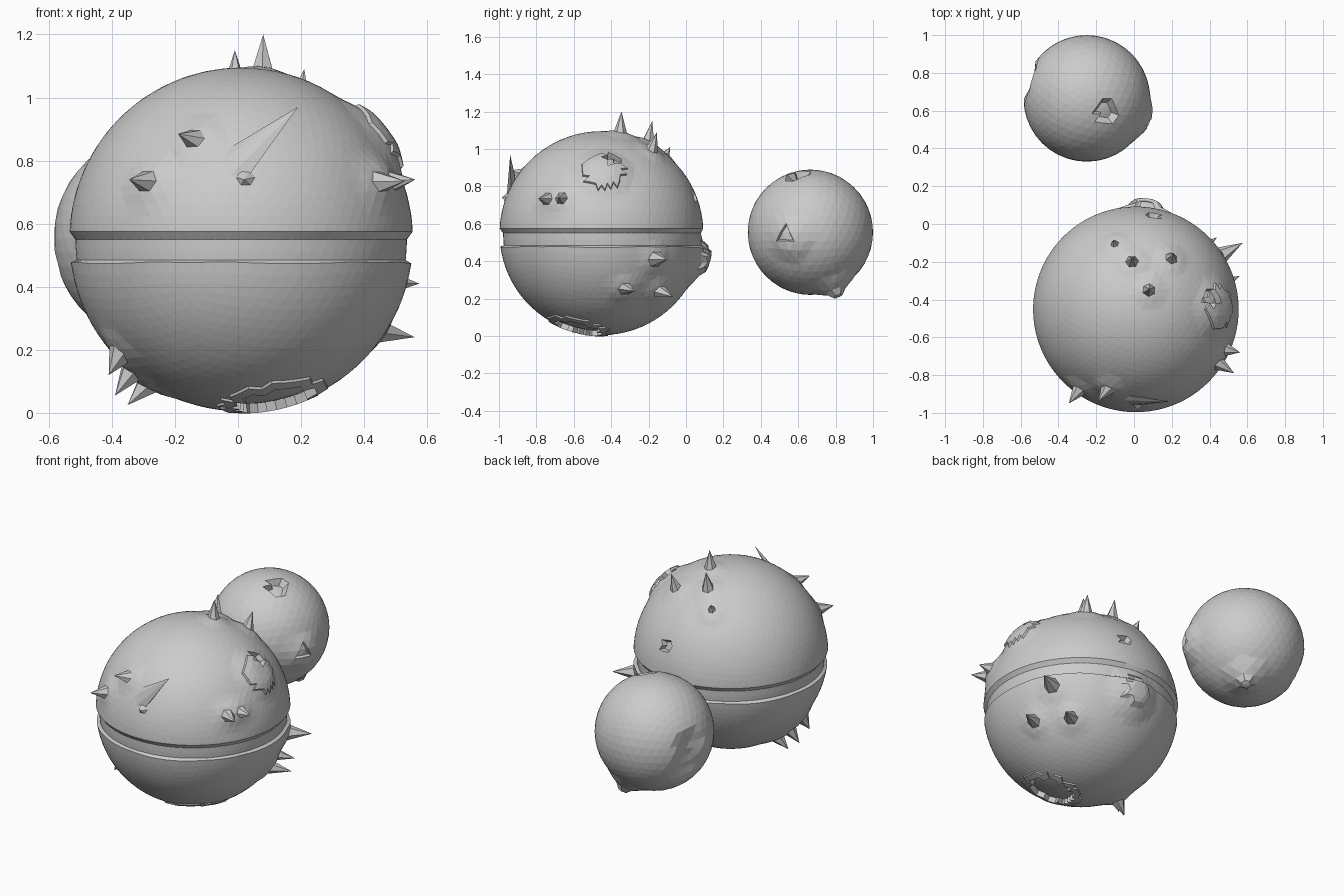
import bpy, bmesh
from mathutils import Vector, Matrix

if "Cube" in bpy.data.objects:
    bpy.data.objects.remove(bpy.data.objects["Cube"])


def ball(center, radius, subdivisions):
    bm = bmesh.new()
    bmesh.ops.create_icosphere(bm, subdivisions=subdivisions, radius=radius,
                               matrix=Matrix.Translation(center))
    return bm


def finish(bm, name):
    bmesh.ops.recalc_face_normals(bm, faces=bm.faces[:])
    mesh = bpy.data.meshes.new(name)
    bm.to_mesh(mesh)
    bm.free()
    ob = bpy.data.objects.new(name, mesh)
    bpy.context.collection.objects.link(ob)
    return ob


def soft(bm, center, point, radius, amount):
    # Gentle swelling or dent, fading with distance from the point
    p = on_surface(center, point)
    for v in bm.verts:
        f = 1 - (v.co - p).length / radius
        if f > 0:
            v.co += (v.co - center).normalized() * amount * min(1, f * 1.6)


def step(bm, center, point, radius, amount, scale=0.85):
    # Hard-edged extruded patch: positive is a plate, negative a crater
    p = on_surface(center, point)
    bm.faces.ensure_lookup_table()
    faces = [f for f in bm.faces if (f.calc_center_median() - p).length < radius]
    old = set(faces)
    out = bmesh.ops.extrude_face_region(bm, geom=faces)["geom"]
    verts = [g for g in out if isinstance(g, bmesh.types.BMVert)]
    n = (p - center).normalized()
    mid = sum((v.co for v in verts), Vector()) / len(verts)
    for v in verts:
        v.co = mid + (v.co - mid) * scale + n * amount
    left = [f for f in old if f.is_valid]
    if left:
        bmesh.ops.delete(bm, geom=left, context='FACES')


def on_surface(center, point):
    r = BIG_R if center == BIG else SMALL_R
    return center + (Vector(point) - center).normalized() * r


BIG, BIG_R = Vector((0.01, -0.452, 0.55)), 0.545
SMALL, SMALL_R = Vector((-0.25, 0.665, 0.555)), 0.335

# Large sphere with a sunken belt around its middle
bm = ball(BIG, BIG_R, 5)
for z in (0.59, 0.575, 0.55, 0.485, 0.455):
    bmesh.ops.bisect_plane(bm, geom=bm.verts[:] + bm.edges[:] + bm.faces[:],
                           plane_co=(0, 0, z), plane_no=(0, 0, 1))
for v in bm.verts:
    if 0.484 < v.co.z < 0.551:
        v.co.x = BIG.x + (v.co.x - BIG.x) * 0.965
        v.co.y = BIG.y + (v.co.y - BIG.y) * 0.965

# Spikes as (base, tip, base radius)
spikes = [
    ((-0.29, -0.88, 0.74), (-0.345, -0.95, 0.74), 0.045),
    ((-0.13, -0.87, 0.87), (-0.19, -0.94, 0.885), 0.045),
    ((0.08, -0.35, 1.08), (0.08, -0.345, 1.20), 0.04),
    ((-0.01, -0.20, 1.03), (-0.01, -0.18, 1.15), 0.04),
    ((0.20, -0.18, 0.99), (0.21, -0.155, 1.09), 0.04),
    ((-0.10, -0.11, 0.96), (-0.11, -0.085, 1.01), 0.03),
    ((0.45, -0.74, 0.74), (0.53, -0.79, 0.735), 0.045),
    ((0.48, -0.67, 0.74), (0.562, -0.68, 0.74), 0.045),
    ((0.45, -0.17, 0.41), (0.575, -0.10, 0.41), 0.05),
    ((0.45, -0.33, 0.25), (0.56, -0.275, 0.24), 0.045),
    ((0.33, -0.15, 0.24), (0.44, -0.07, 0.21), 0.045),
    ((-0.36, -0.60, 0.21), (-0.41, -0.62, 0.12), 0.05),
    ((-0.33, -0.53, 0.14), (-0.39, -0.55, 0.055), 0.045),
    ((-0.28, -0.48, 0.09), (-0.35, -0.50, 0.025), 0.045),
]
for base, tip, r in spikes:
    soft(bm, BIG, base, 0.10, 0.012)

# Broken patch high on the right
soft(bm, BIG, (0.44, -0.44, 0.88), 0.17, 0.025)
step(bm, BIG, (0.45, -0.44, 0.88), 0.11, 0.012, 0.98)
step(bm, BIG, (0.41, -0.40, 0.94), 0.055, -0.03)
# Slanted plate at the back
soft(bm, BIG, (0.06, 0.09, 0.40), 0.17, 0.03)
step(bm, BIG, (0.06, 0.09, 0.41), 0.09, 0.03, 0.75)
# Ragged hollow underneath
step(bm, BIG, (0.12, -0.58, 0.03), 0.17, 0.008, 0.99)
step(bm, BIG, (0.12, -0.58, 0.03), 0.13, -0.03, 0.95)
# Small pit high at the back
step(bm, BIG, (0.11, 0.05, 0.75), 0.035, -0.03, 0.7)
finish(bm, "large_sphere")

# Spikes and the long leaning shard
sb = bmesh.new()
for base, tip, r in spikes + [((0.0, -0.93, 0.79), (0.19, -0.94, 0.97), 0.06),
                              ((0.025, -0.96, 0.75), (0.02, -0.985, 0.74), 0.035)]:
    p = on_surface(BIG, base)
    n = (p - BIG).normalized()
    rot = n.to_track_quat('Z', 'Y')
    ring = []
    for k in range(6):
        d = Vector((r, 0, 0))
        d.rotate(Matrix.Rotation(k * 1.0472, 3, 'Z'))
        ring.append(sb.verts.new(p - n * 0.005 + rot @ d))
    top = sb.verts.new(tip)
    for k in range(6):
        sb.faces.new((ring[k], ring[(k + 1) % 6], top))
    sb.faces.new(ring[::-1])
finish(sb, "spikes")

# Small sphere with craters, a side dent and a pointed lump
bm = ball(SMALL, SMALL_R, 4)
step(bm, SMALL, (-0.14, 0.59, 0.87), 0.065, -0.035, 0.6)
for dz in (-0.06, 0.06):
    soft(bm, SMALL, (-0.55, 0.76, 0.52 + dz), 0.11, -0.035)
soft(bm, SMALL, (0.05, 0.56, 0.52), 0.13, 0.025)
step(bm, SMALL, (0.05, 0.55, 0.54), 0.045, -0.015, 0.8)
soft(bm, SMALL, (-0.14, 0.81, 0.24), 0.13, 0.03)
step(bm, SMALL, (-0.14, 0.81, 0.24), 0.05, 0.03, 0.5)
finish(bm, "small_sphere")
